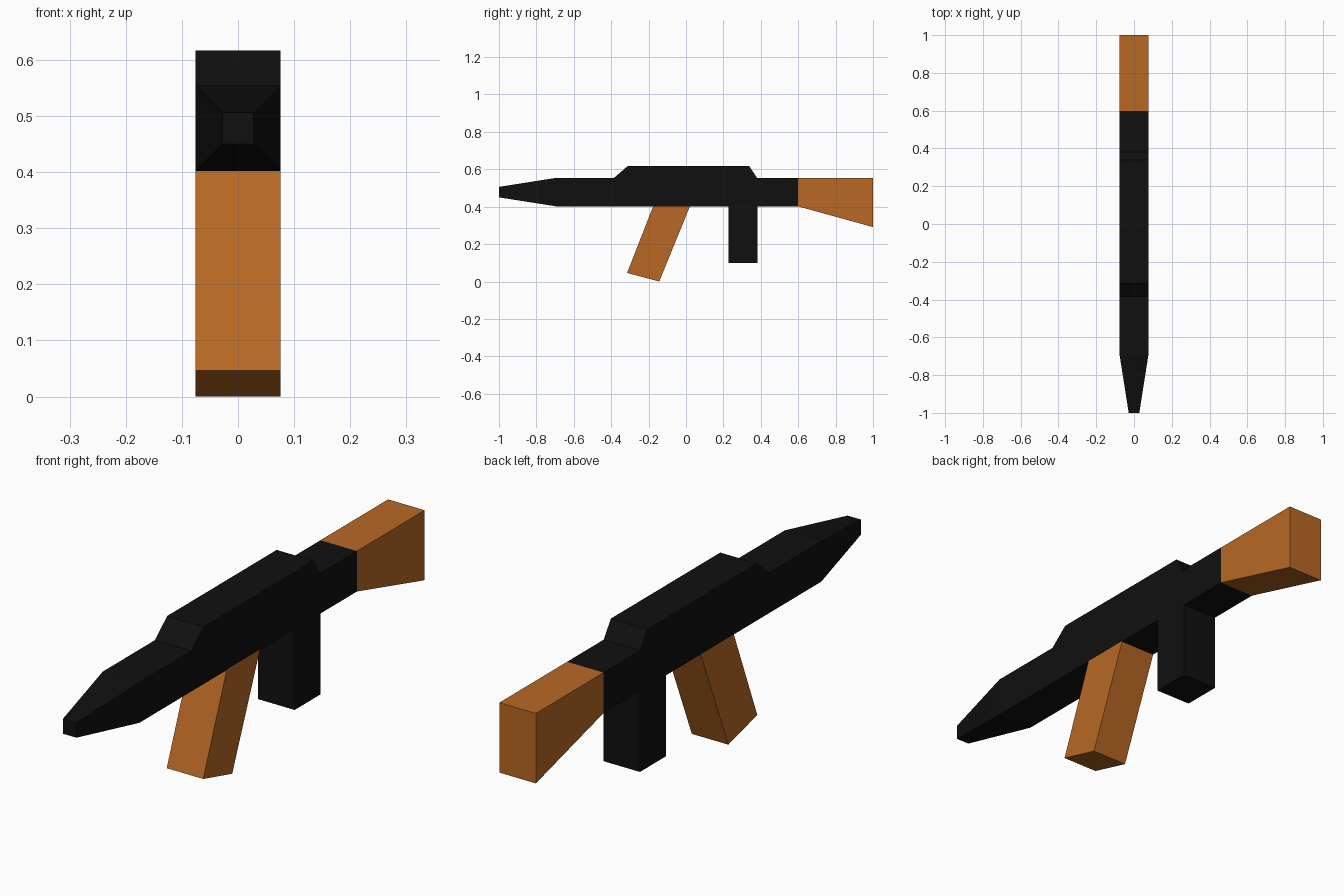
import bpy
import bmesh

if "Cube" in bpy.data.objects:
    bpy.data.objects.remove(bpy.data.objects["Cube"])

HALF = 0.076  # half width shared by all parts


def material(name, rgb):
    m = bpy.data.materials.new(name)
    m.diffuse_color = (*rgb, 1.0)
    m.use_nodes = True
    m.node_tree.nodes["Principled BSDF"].inputs["Base Color"].default_value = m.diffuse_color
    return m


black = material("black metal", (0.005, 0.005, 0.005))
wood = material("orange wood", (0.48, 0.14, 0.018))


def finish(name, bm, mat):
    bmesh.ops.recalc_face_normals(bm, faces=bm.faces)
    mesh = bpy.data.meshes.new(name)
    bm.to_mesh(mesh)
    bm.free()
    mesh.materials.append(mat)
    obj = bpy.data.objects.new(name, mesh)
    bpy.context.collection.objects.link(obj)
    return obj


def side_profile(name, points, mat):
    """Extrude a (y, z) outline across the full width."""
    bm = bmesh.new()
    face = bm.faces.new([bm.verts.new((-HALF, y, z)) for y, z in points])
    geom = bmesh.ops.extrude_face_region(bm, geom=[face])["geom"]
    verts = [g for g in geom if isinstance(g, bmesh.types.BMVert)]
    bmesh.ops.translate(bm, verts=verts, vec=(2 * HALF, 0, 0))
    return bm if name is None else finish(name, bm, mat)


# Receiver with raised top cover and tapered muzzle at the front
bm = side_profile(None, [(-0.695, 0.402), (0.598, 0.402), (0.598, 0.554),
                         (0.38, 0.554), (0.338, 0.617), (-0.312, 0.617),
                         (-0.385, 0.554), (-0.695, 0.554)], black)
bm.normal_update()
front = min(bm.faces, key=lambda f: f.calc_center_median().y)
tip = bmesh.ops.extrude_discrete_faces(bm, faces=[front])["faces"][0]
for v in tip.verts:
    v.co.x = 0.028 if v.co.x > 0 else -0.028
    v.co.z = 0.506 if v.co.z > 0.478 else 0.450
    v.co.y = -1.0
finish("receiver_and_barrel", bm, black)

# Wooden shoulder stock flaring down toward the back
side_profile("stock", [(0.598, 0.402), (1.0, 0.291), (1.0, 0.554),
                       (0.598, 0.554)], wood)

# Slanted wooden magazine, slightly sunk into the receiver
side_profile("magazine", [(-0.315, 0.046), (-0.143, 0.0), (0.022, 0.404),
                          (-0.175, 0.404)], wood)

# Straight rear grip
side_profile("grip", [(0.228, 0.098), (0.382, 0.098), (0.382, 0.404),
                      (0.228, 0.404)], black)
